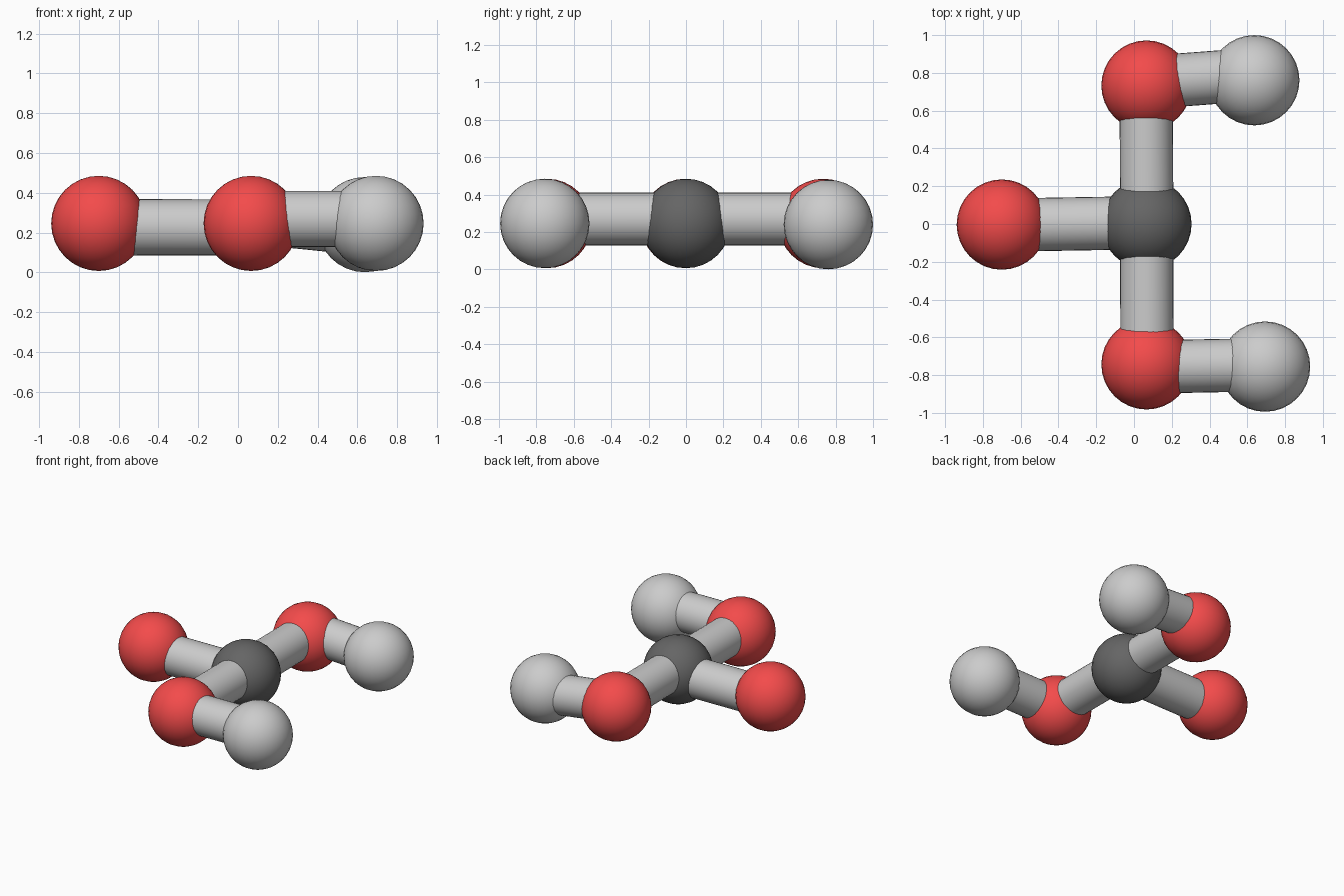
import bpy
from mathutils import Vector

if "Cube" in bpy.data.objects:
    bpy.data.objects.remove(bpy.data.objects["Cube"])

R_ATOM, R_BOND = 0.239, 0.141


def material(name, color):
    mat = bpy.data.materials.new(name)
    mat.diffuse_color = (*color, 1)
    mat.use_nodes = True
    mat.node_tree.nodes["Principled BSDF"].inputs["Base Color"].default_value = mat.diffuse_color
    return mat


red = material("red", (0.9, 0.07, 0.07))
dark = material("dark_grey", (0.13, 0.13, 0.13))


def atom(name, center, mat=None):
    bpy.ops.mesh.primitive_uv_sphere_add(segments=32, ring_count=16, radius=R_ATOM, location=center)
    ob = bpy.context.object
    ob.name = name
    bpy.ops.object.shade_smooth()
    if mat:
        ob.data.materials.append(mat)


def bond(name, start, end):
    a, b = Vector(start), Vector(end)
    d = b - a
    bpy.ops.mesh.primitive_cylinder_add(vertices=32, radius=R_BOND, depth=d.length, location=(a + b) / 2)
    ob = bpy.context.object
    ob.name = name
    ob.rotation_euler = d.to_track_quat('Z', 'Y').to_euler()
    bpy.ops.object.shade_smooth_by_angle()


# Atoms
atom("carbon", (0.066, 0, 0.246), dark)
atom("oxygen_left", (-0.70, -0.003, 0.246), red)
atom("oxygen_back", (0.066, 0.733, 0.246), red)
atom("oxygen_front", (0.066, -0.743, 0.246), red)
atom("hydrogen_back", (0.637, 0.761, 0.240), None)
atom("hydrogen_front", (0.694, -0.755, 0.246), None)

# Bonds, sitting slightly off the atom centres
bond("bond_left", (-0.70, -0.006, 0.227), (0.066, 0.007, 0.226))
bond("bond_back", (0.068, 0, 0.270), (0.064, 0.733, 0.270))
bond("bond_front", (0.067, 0, 0.270), (0.069, -0.743, 0.269))
bond("bond_back_hydrogen", (0.066, 0.749, 0.284), (0.637, 0.792, 0.226))
bond("bond_front_hydrogen", (0.066, -0.757, 0.269), (0.694, -0.745, 0.269))
